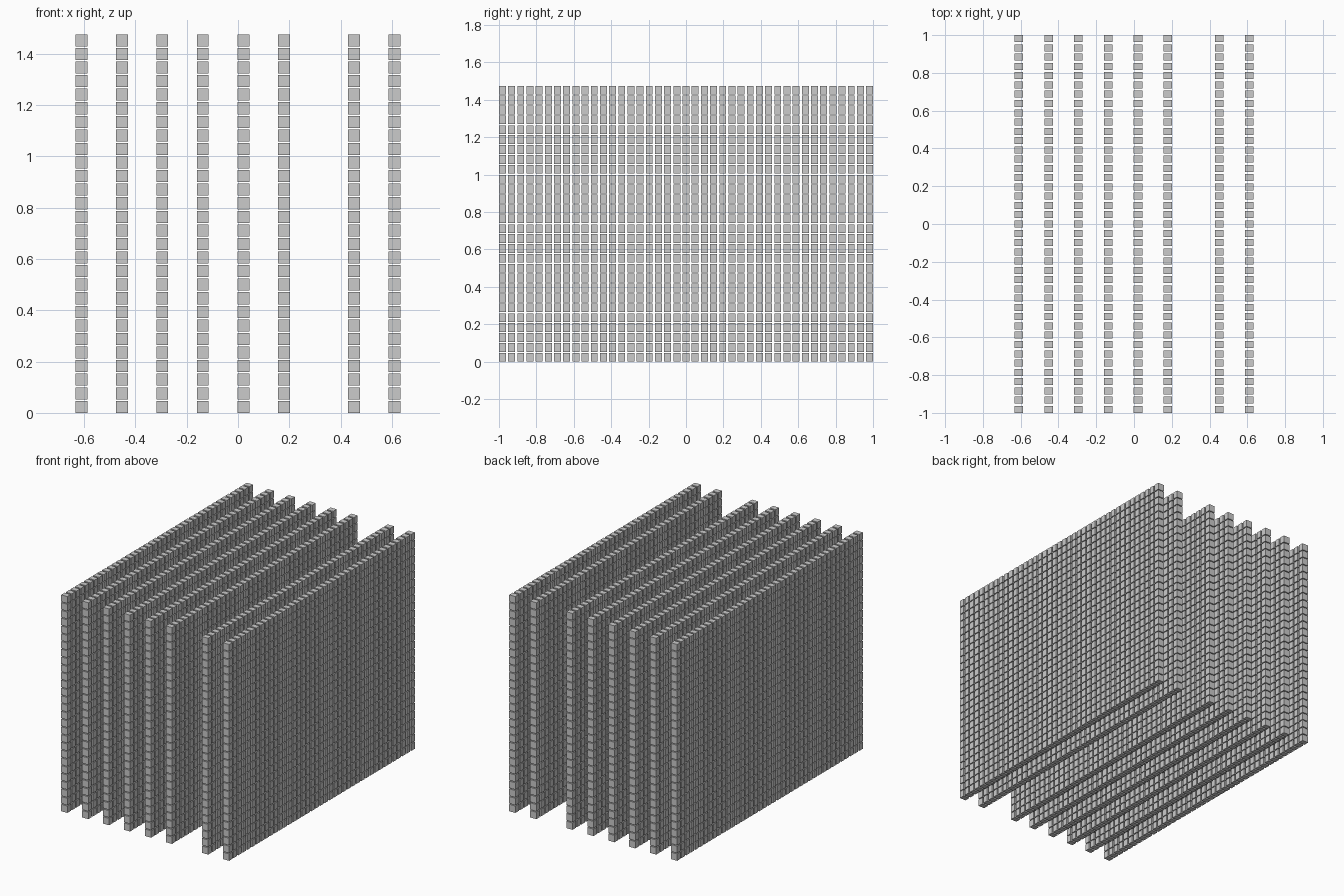
import bpy, bmesh
from mathutils import Matrix

if "Cube" in bpy.data.objects:
    bpy.data.objects.remove(bpy.data.objects["Cube"])

# Block size, grid counts and overall extents of one wall
SX, SY, SZ = 0.046, 0.037, 0.047
NY, NZ = 41, 28
LENGTH, HEIGHT = 2.0, 1.475
WALL_X = [-0.61, -0.452, -0.295, -0.137, 0.021, 0.179, 0.452, 0.61]

# Corner block, shared by every wall
mesh = bpy.data.meshes.new("block")
bm = bmesh.new()
bmesh.ops.create_cube(bm, size=1, matrix=Matrix.Diagonal((SX, SY, SZ, 1)))
bm.to_mesh(mesh)
bm.free()


def repeat(obj, name, count, offset):
    mod = obj.modifiers.new(name, 'ARRAY')
    mod.count = count
    mod.use_relative_offset = False
    mod.use_constant_offset = True
    mod.constant_offset_displace = offset


# Eight parallel walls of small separate blocks
for i, x in enumerate(WALL_X):
    wall = bpy.data.objects.new(f"block_wall_{i + 1}", mesh)
    wall.location = (x, -LENGTH / 2 + SY / 2, SZ / 2)
    bpy.context.collection.objects.link(wall)
    repeat(wall, "row", NY, (0, (LENGTH - SY) / (NY - 1), 0))
    repeat(wall, "stack", NZ, (0, 0, (HEIGHT - SZ) / (NZ - 1)))
